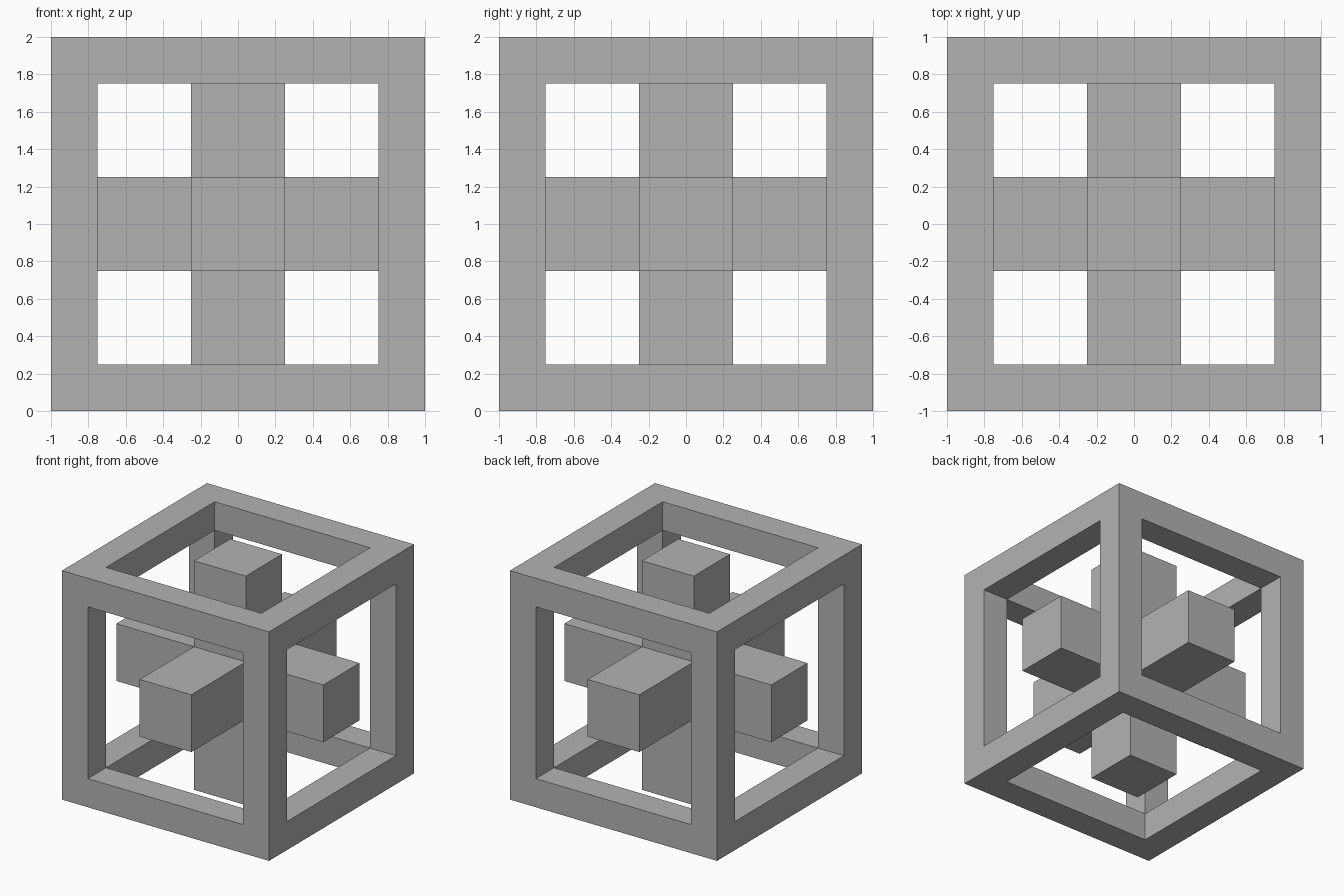
import bpy
import bmesh
from itertools import product
from mathutils import Vector

# Remove the default object
if "Cube" in bpy.data.objects:
    bpy.data.objects.remove(bpy.data.objects["Cube"], do_unlink=True)

# Single flat colour
grey = bpy.data.materials.new("plain grey")
grey.use_nodes = True
colour = (0.45, 0.45, 0.45, 1)
grey.diffuse_color = colour
grey.node_tree.nodes["Principled BSDF"].inputs["Base Color"].default_value = colour


def cell_solid(name, inner, is_filled):
    """Closed skin around the filled cells of a 3 x 3 x 3 block, split at +-inner.
    is_filled gets the number of axes on which a cell lies in an outer layer."""
    cuts = (-1, -inner, inner, 1)

    def filled(cell):
        return all(0 <= c <= 2 for c in cell) and is_filled(sum(c != 1 for c in cell))

    bm = bmesh.new()
    verts = {}
    for cell in product(range(3), repeat=3):
        if not filled(cell):
            continue
        for axis, side in product(range(3), (0, 1)):
            neighbour = list(cell)
            neighbour[axis] += 2 * side - 1
            if filled(neighbour):
                continue
            u, v = (axis + 1) % 3, (axis + 2) % 3
            corners = []
            for du, dv in ((0, 0), (1, 0), (1, 1), (0, 1)):
                key = list(cell)
                key[axis] += side
                key[u] += du
                key[v] += dv
                key = tuple(key)
                if key not in verts:
                    verts[key] = bm.verts.new(Vector([cuts[k] for k in key]))
                corners.append(verts[key])
            bm.faces.new(corners if side else corners[::-1])

    mesh = bpy.data.meshes.new(name)
    bm.to_mesh(mesh)
    bm.free()
    mesh.materials.append(grey)
    obj = bpy.data.objects.new(name, mesh)
    obj.location.z = 1
    bpy.context.scene.collection.objects.link(obj)
    return obj


# Outer frame: only the edges and corners of the block
cell_solid("cube_frame", 0.75, lambda outer: outer >= 2)

# Floating cross: the centre and its six arms, ending flush with the frame
cell_solid("inner_cross", 0.25, lambda outer: outer <= 1)
